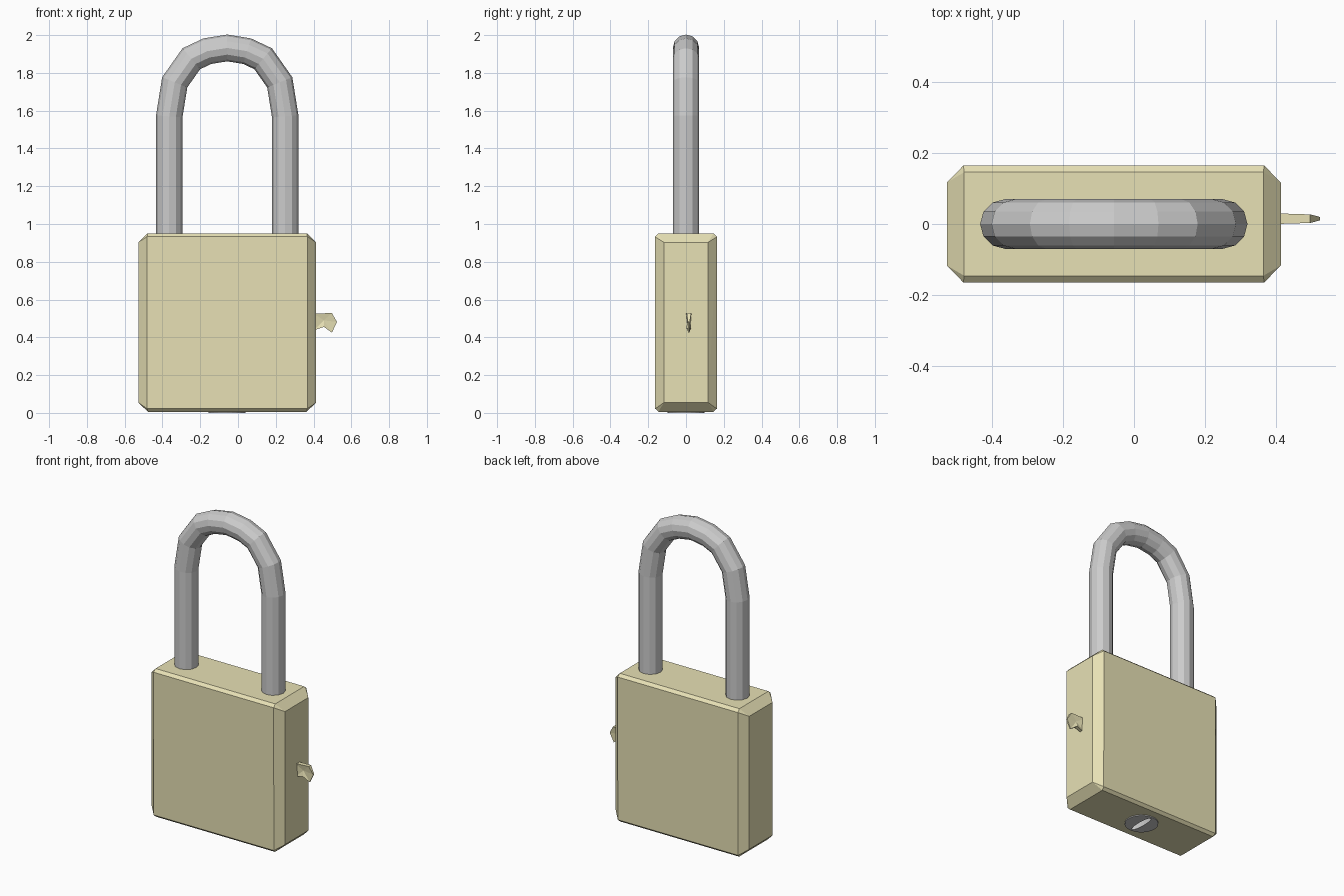
import bpy, bmesh, math
from mathutils import Vector

if "Cube" in bpy.data.objects:
    bpy.data.objects.remove(bpy.data.objects["Cube"])

CX = -0.057  # centre line of body, shackle and lock plug


def material(name, rgb):
    m = bpy.data.materials.new(name)
    m.diffuse_color = (*rgb, 1)
    m.use_nodes = True
    m.node_tree.nodes["Principled BSDF"].inputs["Base Color"].default_value = m.diffuse_color
    return m


def finish(name, bm, mat=None):
    bmesh.ops.recalc_face_normals(bm, faces=bm.faces[:])
    me = bpy.data.meshes.new(name)
    bm.to_mesh(me)
    bm.free()
    ob = bpy.data.objects.new(name, me)
    bpy.context.collection.objects.link(ob)
    if mat:
        me.materials.append(mat)
    return ob


def prism(name, outline, z0, z1, mat=None):
    bm = bmesh.new()
    rings = [[bm.verts.new((x, y, z)) for x, y in outline] for z in (z0, z1)]
    bm.faces.new(rings[0])
    bm.faces.new(rings[1])
    n = len(outline)
    for i in range(n):
        j = (i + 1) % n
        bm.faces.new((rings[0][i], rings[0][j], rings[1][j], rings[1][i]))
    return finish(name, bm, mat)


def circle(r, n):
    return [(CX + r * math.cos(2 * math.pi * i / n), r * math.sin(2 * math.pi * i / n)) for i in range(n)]


def cut(target, cutter):
    mod = target.modifiers.new("cut", 'BOOLEAN')
    mod.operation = 'DIFFERENCE'
    mod.solver = 'EXACT'
    mod.object = cutter
    cutter.hide_render = True
    bpy.context.view_layer.objects.active = target
    bpy.ops.object.modifier_apply(modifier=mod.name)
    bpy.data.objects.remove(cutter)


brass = material("brass", (0.8, 0.75, 0.46))

# Body: chamfered block, three points per corner
bm = bmesh.new()
for sx in (-1, 1):
    for sy in (-1, 1):
        for x, y, z in ((0.422, 0.146, 0.95), (0.424, 0.165, 0.933), (0.471, 0.117, 0.903),
                        (0.405, 0.117, 0.006), (0.424, 0.163, 0.022), (0.471, 0.117, 0.055)):
            bm.verts.new((CX + sx * x, sy * y, z))
        bm.verts.new((CX + sx * 0.42, sy * 0.146, 0.006))
bmesh.ops.convex_hull(bm, input=bm.verts[:])
bmesh.ops.delete(bm, geom=[v for v in bm.verts if not v.link_faces], context='VERTS')
bmesh.ops.dissolve_limit(bm, angle_limit=0.02, verts=bm.verts[:], edges=bm.edges[:])
body = finish("body", bm, brass)
cut(body, prism("plug_hole", circle(0.098, 24), -0.1, 0.08))

# Shackle: round bar swept along half a path and its mirror image
half = [(-0.307, 0.88), (-0.307, 1.57), (-0.278, 1.75), (-0.19, 1.875), (-0.105, 1.915), (0, 1.932)]
path = [Vector((CX + x, 0, z)) for x, z in half]
path += [Vector((CX - x, 0, z)) for x, z in reversed(half[:-1])]
SIDES, R = 12, 0.07
bm = bmesh.new()
rings = []
for i, p in enumerate(path):
    a = (p - path[max(i - 1, 0)]).normalized()
    b = (path[min(i + 1, len(path) - 1)] - p).normalized()
    t = (a + b).normalized()
    side = Vector((t.z, 0, -t.x))
    miter = 1 / max(t.dot(b if b.length else a), 0.5)
    rings.append([bm.verts.new(p + side * (R * miter * math.cos(k * math.tau / SIDES))
                               + Vector((0, R * math.sin(k * math.tau / SIDES), 0))) for k in range(SIDES)])
for r0, r1 in zip(rings, rings[1:]):
    for k in range(SIDES):
        m = (k + 1) % SIDES
        bm.faces.new((r0[k], r0[m], r1[m], r1[k]))
bm.faces.new(rings[0])
bm.faces.new(rings[-1])
finish("shackle", bm)

# Side catch: small hooked blade, thickness varies along its outline (x, z, half thickness)
blade = [(0.40, 0.525, 0.015), (0.497, 0.529, 0.012), (0.524, 0.481, 0.005),
         (0.497, 0.425, 0.003), (0.455, 0.455, 0.013), (0.40, 0.437, 0.008)]
bm = bmesh.new()
front, back = ([bm.verts.new((x, 0.015 + s * h, z)) for x, z, h in blade] for s in (-1, 1))
mids = [bm.verts.new((0.455, 0.015 + s * 0.005, 0.49)) for s in (-1, 1)]
for i in range(6):
    j = (i + 1) % 6
    bm.faces.new((front[i], front[j], back[j], back[i]))
    bm.faces.new((front[i], front[j], mids[0]))
    bm.faces.new((back[i], back[j], mids[1]))
finish("side_catch", bm, brass)

# Lock plug in the underside, with a lens-shaped key slot
plug = prism("lock_plug", circle(0.098, 24), 0.0, 0.08)
arc = [(0.02 * math.cos(t * math.pi / 8), 0.085 * math.sin(t * math.pi / 8)) for t in range(-4, 5)]
lens = [(CX + x, y) for x, y in arc] + [(CX - x, y) for x, y in reversed(arc[1:-1])]
cut(plug, prism("slot_cutter", lens, -0.1, 0.05))
